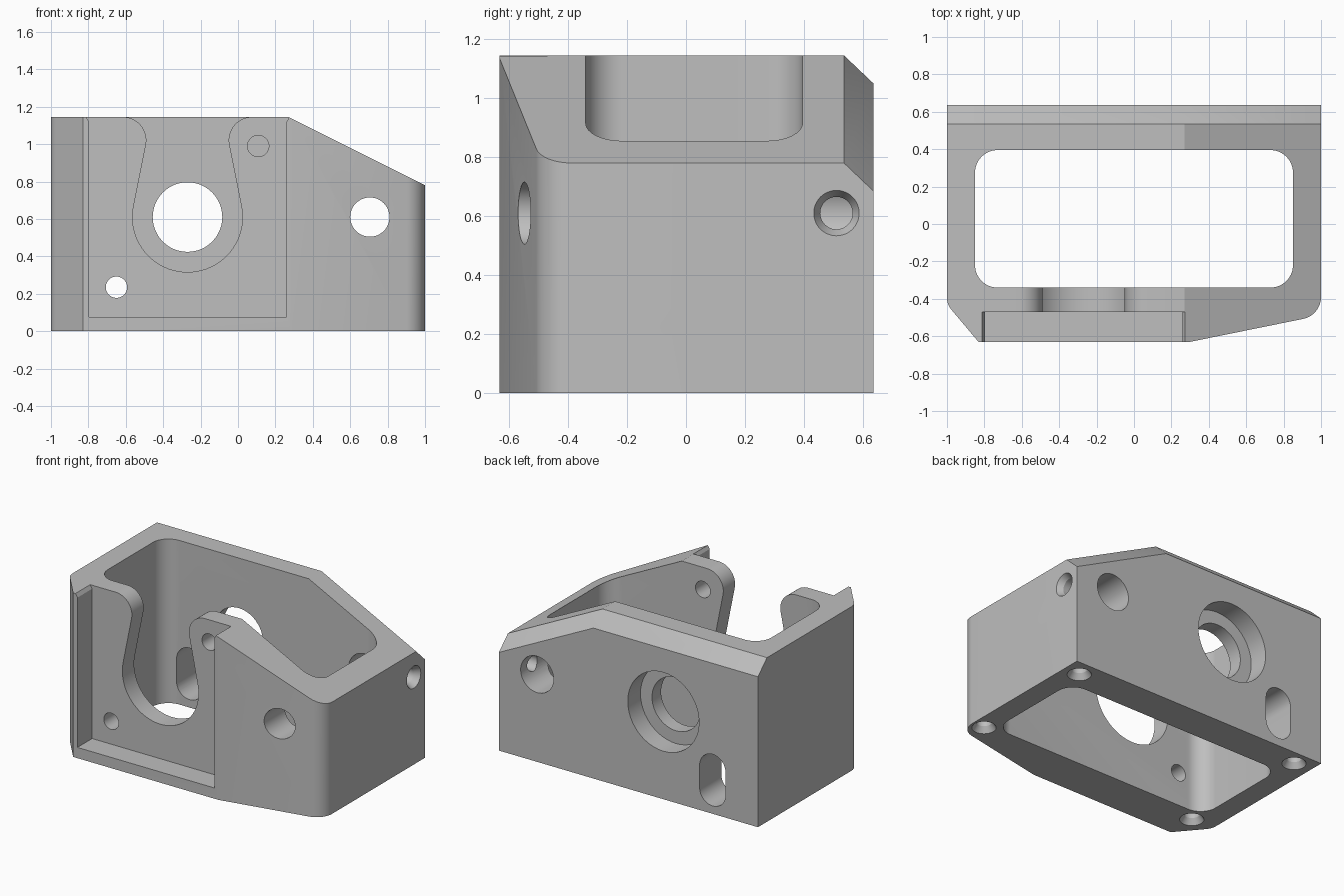
import bpy
import bmesh
from math import sin, cos, tan, radians
from mathutils import Vector

if "Cube" in bpy.data.objects:
    bpy.data.objects.remove(bpy.data.objects["Cube"])

grey = bpy.data.materials.new("plain_grey")
grey.use_nodes = True
grey.diffuse_color = (0.52, 0.52, 0.52, 1)
grey.node_tree.nodes["Principled BSDF"].inputs["Base Color"].default_value = grey.diffuse_color

# Section coordinates (u, v) and distance w mapped to each axis
AXES = {
    "X": lambda u, v, w: (w, u, v),
    "Y": lambda u, v, w: (u, w, v),
    "Z": lambda u, v, w: (u, v, w),
}


def arc(cx, cy, r, start, end, steps=24):
    angles = [radians(start + (end - start) * i / steps) for i in range(steps + 1)]
    return [(cx + r * cos(a), cy + r * sin(a)) for a in angles]


def rounded(corners, steps=10):
    """Closed outline from (u, v, radius) corners."""
    outline = []
    for i, (u, v, r) in enumerate(corners):
        p = Vector((u, v))
        if not r:
            outline.append((u, v))
            continue
        a = (Vector(corners[i - 1][:2]) - p).normalized()
        b = (Vector(corners[(i + 1) % len(corners)][:2]) - p).normalized()
        half = a.angle(b) / 2
        centre = p + (a + b).normalized() * r / sin(half)
        start = p + a * r / tan(half) - centre
        end = p + b * r / tan(half) - centre
        for k in range(steps + 1):
            q = centre + start.lerp(end, k / steps).normalized() * r
            outline.append((q.x, q.y))
    return outline


def loft(name, axis, sections):
    """Solid through matching outlines, given as (distance, outline)."""
    bm = bmesh.new()
    rings = [[bm.verts.new(AXES[axis](u, v, w)) for u, v in pts] for w, pts in sections]
    n = len(rings[0])
    for a, b in zip(rings, rings[1:]):
        for i in range(n):
            j = (i + 1) % n
            bm.faces.new((a[i], a[j], b[j], b[i]))
    bm.faces.new(rings[0])
    bm.faces.new(rings[-1])
    bmesh.ops.recalc_face_normals(bm, faces=bm.faces)
    mesh = bpy.data.meshes.new(name)
    bm.to_mesh(mesh)
    bm.free()
    mesh.materials.append(grey)
    obj = bpy.data.objects.new(name, mesh)
    bpy.context.collection.objects.link(obj)
    return obj


def prism(name, axis, outline, low, high):
    return loft(name, axis, [(low, outline), (high, outline)])


def bore(name, axis, u, v, steps):
    """Turned cutter from (distance, radius) steps."""
    return loft(name, axis, [(w, arc(u, v, r, 0, 352.5, 47)) for w, r in steps])


# Housing block with its plan outline
TOP = 1.145
plan = rounded([(-1, 0.635, 0), (-1, -0.43, 0.1), (-0.83, -0.632, 0),
                (0.29, -0.632, 0), (1, -0.488, 0.12), (1, 0.635, 0)])
housing = prism("housing", "Z", plan, 0, TOP)

# Sloping top and the chamfer along the upper back edge
bm = bmesh.new()
bm.from_mesh(housing.data)
for normal in ((0.5, 0, 1), (0, 0.95, 1), (0.5, 0.95, 1)):
    bmesh.ops.bisect_plane(bm, geom=bm.verts[:] + bm.edges[:] + bm.faces[:], dist=1e-5,
                           plane_co=(0.27, 0.535, TOP), plane_no=normal, clear_outer=True)
    bmesh.ops.holes_fill(bm, edges=[e for e in bm.edges if e.is_boundary], sides=0)
bmesh.ops.recalc_face_normals(bm, faces=bm.faces)
bm.to_mesh(housing.data)
bm.free()

# Central cavity and front recess with a flared top
cutters = [
    prism("cavity", "Z", rounded([(-0.85, -0.34, 0.12), (0.85, -0.34, 0.12),
                                  (0.85, 0.395, 0.12), (-0.85, 0.395, 0.12)]), -0.2, 1.4),
    prism("front_recess", "Y", [(-0.797, 0.075), (0.26, 0.075), (0.26, 1.12), (0.275, TOP),
                                (0.275, 1.4), (-0.812, 1.4), (-0.812, TOP), (-0.797, 1.12)], -0.8, -0.47),
]

# Keyhole opening in the front plate
CX, CZ = -0.27, 0.61
keyhole = ([(CX - 0.345, 1.4)] + arc(CX - 0.345, 1.02, 0.125, 90, -10, 14)
           + arc(CX, CZ, 0.294, 170, 370, 40)
           + arc(CX + 0.345, 1.02, 0.125, 190, 90, 14) + [(CX + 0.345, 1.4)])
cutters.append(prism("keyhole", "Y", keyhole, -0.55, -0.25))

# Back wall openings: stepped bore, slot and cross hole
slot = arc(-0.65, 0.315, 0.1, 0, 180) + arc(-0.65, 0.155, 0.1, 180, 360)
cutters += [
    bore("stepped_bore", "Y", CX, CZ, [(0.8, 0.275), (0.495, 0.275), (0.495, 0.186), (0.3, 0.186)]),
    prism("back_slot", "Y", slot, 0.3, 0.8),
    bore("back_cross_hole", "Y", 0.705, CZ, [(0.3, 0.127), (0.8, 0.127)]),
    bore("front_cross_hole", "Y", 0.705, CZ, [(-0.8, 0.105), (-0.25, 0.105)]),
    bore("side_screw_hole", "X", 0.51, CZ, [(1.02, 0.088), (0.96, 0.055), (0.72, 0.055)]),
]

# Small front plate holes
for x, z in ((0.108, 0.99), (-0.65, 0.235)):
    cutters.append(bore("plate_hole", "Y", x, z, [(-0.55, 0.057), (-0.25, 0.057)]))

# Countersunk holes in the underside
for x, y in ((0.88, 0.515), (-0.87, 0.525), (0.91, -0.38), (-0.83, -0.425)):
    cutters.append(bore("foot_hole", "Z", x, y, [(-0.02, 0.09), (0.04, 0.05), (0.35, 0.05)]))

# Cut everything out of the housing
bpy.context.view_layer.objects.active = housing
for cutter in cutters:
    cutter.hide_render = True
    mod = housing.modifiers.new(cutter.name, "BOOLEAN")
    mod.operation = "DIFFERENCE"
    mod.solver = "EXACT"
    mod.object = cutter
    bpy.ops.object.modifier_apply(modifier=mod.name)
    bpy.data.objects.remove(cutter)

# Smooth rounded walls, keep crisp edges
bpy.ops.object.select_all(action="DESELECT")
housing.select_set(True)
bpy.ops.object.shade_smooth_by_angle(angle=radians(25))
